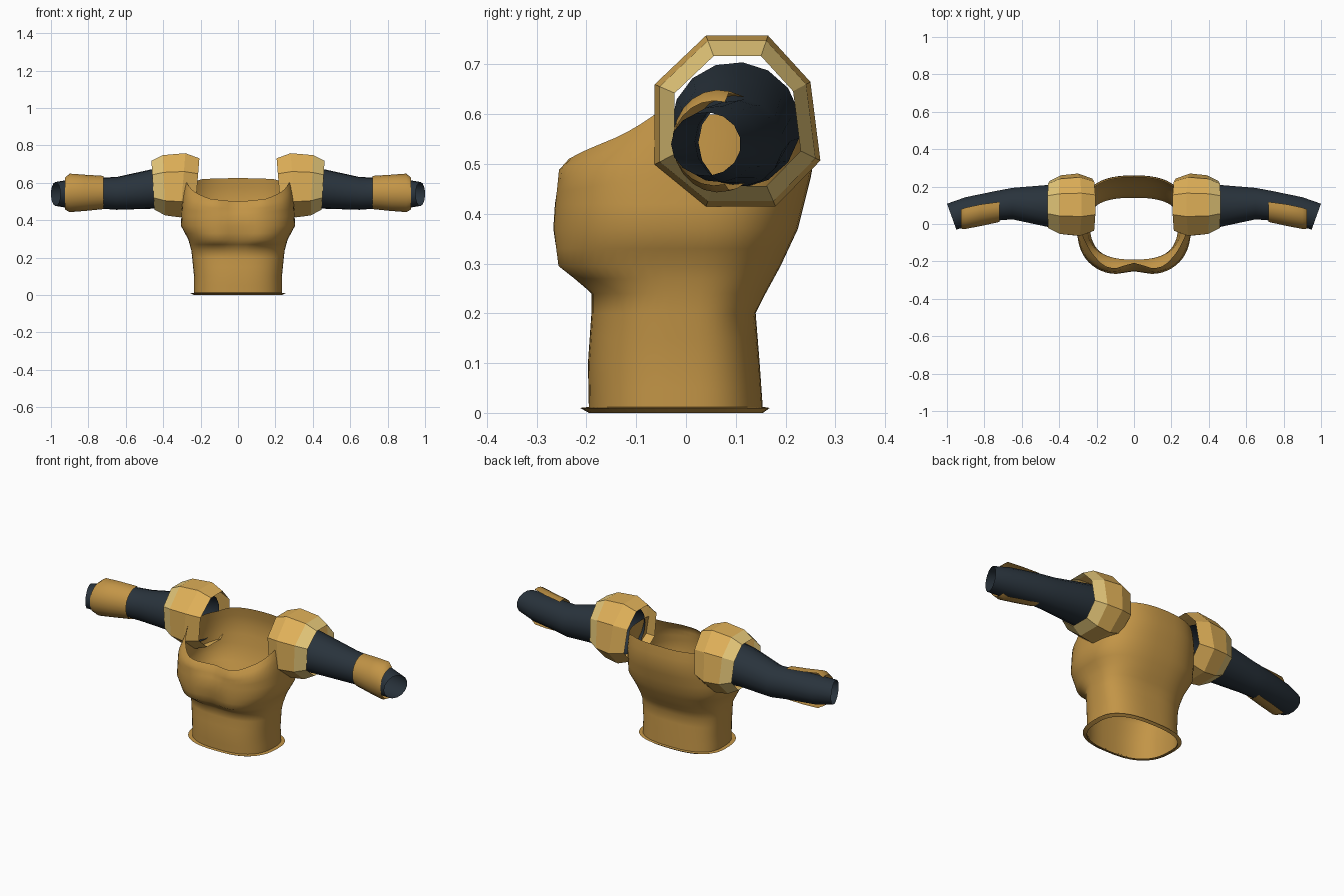
import bpy, bmesh, math

if "Cube" in bpy.data.objects:
    bpy.data.objects.remove(bpy.data.objects["Cube"])


def material(name, rgb):
    m = bpy.data.materials.new(name)
    m.diffuse_color = (*rgb, 1)
    m.use_nodes = True
    m.node_tree.nodes["Principled BSDF"].inputs["Base Color"].default_value = m.diffuse_color
    return m


GOLD = material("gold cloth", (0.545, 0.30, 0.062))
BRIGHT = material("bright gold plate", (0.75, 0.44, 0.10))
PALE = material("pale gold trim", (0.78, 0.57, 0.19))
NAVY = material("dark slate cloth", (0.022, 0.033, 0.045))


def loft(name, rings, mats, closed=True, smooth=True):
    """Skin a list of equal-length point rings into an open shell."""
    bm = bmesh.new()
    rows = [[bm.verts.new(p) for p in r] for r in rings]
    n = len(rows[0])
    for k, (a, b) in enumerate(zip(rows, rows[1:])):
        for i in range(n if closed else n - 1):
            j = (i + 1) % n
            f = bm.faces.new((a[i], a[j], b[j], b[i]))
            # with two materials, the last band gets the trim
            f.material_index = 1 if len(mats) > 1 and k == len(rows) - 2 else 0
    bmesh.ops.recalc_face_normals(bm, faces=bm.faces)
    me = bpy.data.meshes.new(name)
    bm.to_mesh(me)
    bm.free()
    ob = bpy.data.objects.new(name, me)
    bpy.context.collection.objects.link(ob)
    for m in mats:
        me.materials.append(m)
    if smooth:
        bpy.context.view_layer.objects.active = ob
        ob.select_set(True)
        bpy.ops.object.shade_smooth_by_angle(angle=math.radians(80))
        ob.select_set(False)
    return ob


def interp(table, t):
    """Linear lookup in rows of (key, values...)."""
    if t <= table[0][0]:
        return table[0][1:]
    for a, b in zip(table, table[1:]):
        if t <= b[0]:
            f = (t - a[0]) / (b[0] - a[0])
            return [p + (q - p) * f for p, q in zip(a[1:], b[1:])]
    return table[-1][1:]


# Vest body: height, half width, front y, back y
BODY = [(0, .235, -.195, .155), (.1, .235, -.197, .148), (.2, .245, -.19, .14),
        (.24, .25, -.19, .16), (.295, .265, -.272, .19), (.37, .305, -.278, .225),
        (.49, .30, -.27, .255), (.525, .295, -.235, .26), (.57, .29, -.17, .258),
        (.62, .285, -.12, .25)]
# Top edge height by angle from the front centre: neckline, strap, arm side, back
RIM = [(0, .50), (25, .515), (50, .555), (72, .605), (90, .60), (125, .60),
       (144, .62), (180, .625)]
# Depth of the dip between the two chest mounds
DIP = [(.24, 0), (.295, .13), (.37, .09), (.42, .09), (.50, .2), (.55, .2)]


def body_point(deg, z, grow=1.0):
    hw, front, back = interp(BODY, z)
    a = math.radians(deg)
    c, s = math.cos(a), math.sin(a)
    e = 2 / 2.6
    x = hw * math.copysign(abs(s) ** e, s)
    y = (front if c > 0 else -back) * math.copysign(abs(c) ** e, c)
    if c > 0:
        y *= 1 - interp(DIP, z)[0] * math.exp(-(x / .08) ** 2)
    return (x * grow, y * grow, z)


COLS = [i * 6 for i in range(60)]
LEVELS = [.006, .05, .1, .15, .2, .24, .27, .295, .33, .37, .42]
body = [[body_point(d, z) for d in COLS] for z in LEVELS]
for t in (.25, .5, .75, 1):
    ring = []
    for d in COLS:
        top = interp(RIM, min(d, 360 - d))[0]
        ring.append(body_point(d, .42 + (top - .42) * t))
    body.append(ring)
loft("vest_body", body, [GOLD])

# Flared hem at the waist
hem = []
for z, g in ((.012, 1.0), (.010, 1.09), (.0, 1.0)):
    hem.append([(p[0], p[1], z) for p in (body_point(d, .006, g) for d in COLS)])
loft("waist_hem", hem, [GOLD], smooth=False)

# Shoulder guard outline around its centre (y, z)
OCT = [(-.065, .171), (.06, .171), (.145, .078), (.165, -.08),
       (.075, -.172), (-.065, -.172), (-.168, -.088), (-.168, .073)]
# Shoulder guard rings: x, slant, scale
GUARD = [(.218, -.08, .84), (.295, -.08, 1), (.395, .04, .94), (.455, .06, .76)]
# Sleeve and cuff rings: x, centre y, radius y, centre z, radius z, end slant
SLEEVE = [(.28, .10, .13, .578, .127, 0), (.45, .097, .115, .568, .107, 0),
          (.65, .11, .085, .543, .088, 0), (.74, .098, .08, .545, .083, 0),
          (.90, .065, .08, .54, .077, 0), (.975, .04, .07, .54, .064, .36)]
CUFF = [(.72, .097, .087, .548, .089, 0), (.82, .082, .094, .546, .097, 0),
        (.90, .065, .092, .546, .103, 0), (.925, .058, .084, .542, .085, 0)]


def arm_rings(table, side, angles):
    rings = []
    for x, cy, ry, cz, rz, slant in table:
        ring = []
        for d in angles:
            dy = -ry * math.cos(math.radians(d))
            dz = rz * math.sin(math.radians(d))
            ring.append((side * (x + slant * dy), cy + dy, cz + dz))
        rings.append(ring)
    return rings


for side, label in ((-1, "right"), (1, "left")):
    guard = [[(side * (x + k * s * z), .105 + s * y, .587 + s * z) for y, z in OCT]
             for x, k, s in GUARD]
    loft(label + "_shoulder_guard", guard, [BRIGHT, PALE], smooth=False)
    loft(label + "_sleeve", arm_rings(SLEEVE, side, range(0, 360, 24)), [NAVY])
    # Cuff plate wraps the front of the forearm only
    loft(label + "_forearm_cuff", arm_rings(CUFF, side, range(-104, 105, 16)),
         [GOLD], closed=False)
